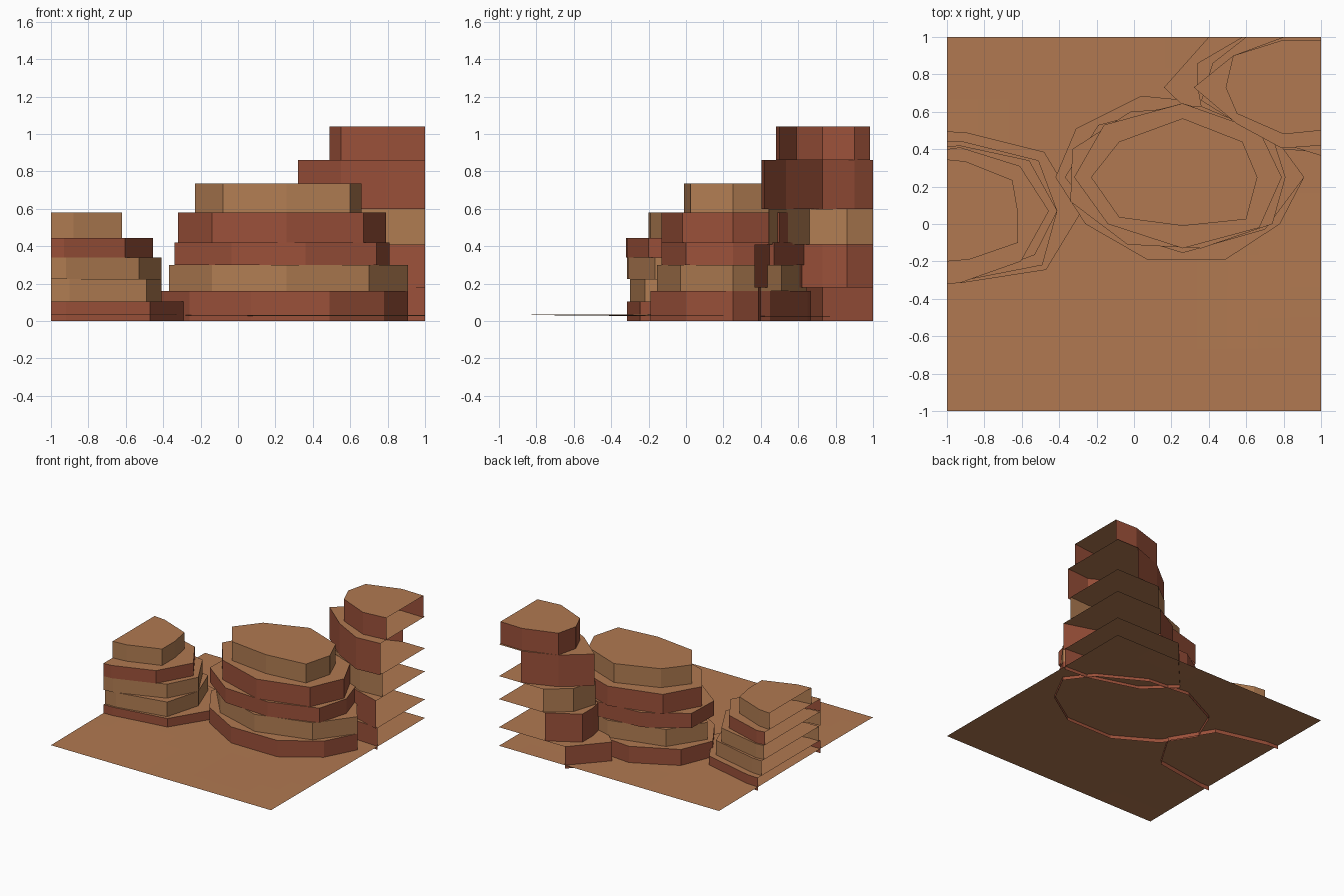
import bpy, bmesh, math


def material(name, rgb):
    m = bpy.data.materials.new(name)
    m.diffuse_color = (*rgb, 1)
    return m


SAND = material("desert_sand", (0.44, 0.19, 0.082))
TAN = material("tan_rock", (0.44, 0.205, 0.085))
RED = material("red_rock", (0.33, 0.082, 0.042))


def finish(bm, name, mats):
    me = bpy.data.meshes.new(name)
    bm.to_mesh(me)
    bm.free()
    for m in mats:
        me.materials.append(m)
    ob = bpy.data.objects.new(name, me)
    bpy.context.collection.objects.link(ob)


def on_border(a, b):
    """True for an outline edge lying on the open edge of the tile."""
    return any(abs(a[i]) > 0.999 and abs(a[i] - b[i]) < 1e-4 for i in (0, 1))


def stratum(name, pts, z0, z1, wall):
    """One rock layer: a sand cap and cliff walls, open on the tile border."""
    bm = bmesh.new()
    top = [bm.verts.new((x, y, z1)) for x, y in pts]
    low = [bm.verts.new((x, y, z0)) for x, y in pts]
    bm.faces.new(top).material_index = 0
    n = len(pts)
    for i in range(n):
        j = (i + 1) % n
        if not on_border(pts[i], pts[j]):
            bm.faces.new((low[i], low[j], top[j], top[i])).material_index = 1
    bmesh.ops.delete(bm, geom=[v for v in bm.verts if not v.link_faces], context='VERTS')
    finish(bm, name, (SAND, wall))


def mesa(name, heights, walls, outlines):
    for i, (pts, wall) in enumerate(zip(outlines, walls)):
        stratum(f"{name}_layer_{i + 1}", pts, heights[i], heights[i + 1], wall)


# Gently rolling ground sheet
bm = bmesh.new()
bmesh.ops.create_grid(bm, x_segments=12, y_segments=12, size=1)
for v in bm.verts:
    x, y = v.co.x, v.co.y
    v.co.z = 0.03 + 0.005 * math.sin(2.6 * x + 3.6) * math.cos(1.7 * y) - 0.003 * math.sin(2 * y)
finish(bm, "ground", (SAND,))

# Central mesa, outlines run counter-clockwise from the right
mesa("central_mesa", (0, 0.16, 0.30, 0.42, 0.58, 0.735), (RED, TAN, RED, RED, TAN), [
    [(0.91, 0.25), (0.76, 0.45), (0.40, 0.65), (0.04, 0.685), (-0.31, 0.51),
     (-0.42, 0.25), (-0.26, 0.0), (0.07, -0.19), (0.49, -0.19), (0.78, 0.0)],
    [(0.91, 0.25), (0.72, 0.51), (0.26, 0.645), (-0.19, 0.53),
     (-0.37, 0.25), (-0.14, -0.03), (0.26, -0.155), (0.70, -0.03)],
    [(0.81, 0.25), (0.74, 0.47), (0.36, 0.63), (-0.02, 0.60), (-0.33, 0.40),
     (-0.34, 0.12), (-0.035, -0.11), (0.36, -0.13), (0.74, 0.0)],
    [(0.79, 0.25), (0.67, 0.50), (0.26, 0.645), (-0.16, 0.53),
     (-0.32, 0.25), (-0.14, 0.0), (0.26, -0.13), (0.67, -0.02)],
    [(0.66, 0.25), (0.58, 0.44), (0.26, 0.565), (-0.08, 0.44),
     (-0.23, 0.25), (-0.08, 0.035), (0.26, -0.01), (0.60, 0.025)],
])

# Left mesa, cut by the left border
mesa("left_mesa", (0, 0.105, 0.225, 0.34, 0.445, 0.58), (RED, TAN, TAN, RED, TAN), [
    [(-1, -0.315), (-0.92, -0.315), (-0.47, -0.245), (-0.285, 0.06),
     (-0.48, 0.385), (-0.90, 0.49), (-1, 0.495)],
    [(-1, -0.30), (-0.90, -0.30), (-0.49, -0.22), (-0.41, 0.07),
     (-0.51, 0.34), (-0.91, 0.44), (-1, 0.445)],
    [(-1, -0.315), (-0.92, -0.31), (-0.53, -0.165), (-0.41, 0.07),
     (-0.56, 0.34), (-0.93, 0.42), (-1, 0.415)],
    [(-1, -0.32), (-0.93, -0.315), (-0.605, -0.20), (-0.455, 0.07),
     (-0.61, 0.31), (-0.93, 0.41), (-1, 0.40)],
    [(-1, -0.20), (-0.88, -0.19), (-0.62, -0.10), (-0.62, 0.06),
     (-0.65, 0.235), (-0.90, 0.335), (-1, 0.345)],
])

# Tall mesa in the back right corner, cut by two borders
mesa("corner_mesa", (0, 0.18, 0.41, 0.60, 0.86, 1.04), (RED, RED, TAN, RED, RED), [
    [(1, 1), (0.40, 1), (0.16, 0.73), (0.38, 0.52), (0.78, 0.40), (1, 0.385)],
    [(1, 1), (0.58, 1), (0.34, 0.86), (0.34, 0.73), (0.36, 0.62), (0.76, 0.44), (1, 0.365)],
    [(1, 1), (0.60, 1), (0.42, 0.86), (0.36, 0.66), (0.55, 0.54), (0.80, 0.44), (1, 0.45)],
    [(1, 1), (0.80, 1), (0.53, 0.90), (0.32, 0.73), (0.55, 0.535), (0.79, 0.405), (1, 0.42)],
    [(1, 0.98), (0.80, 0.985), (0.53, 0.90), (0.49, 0.73), (0.55, 0.59), (0.80, 0.48), (1, 0.50)],
])
